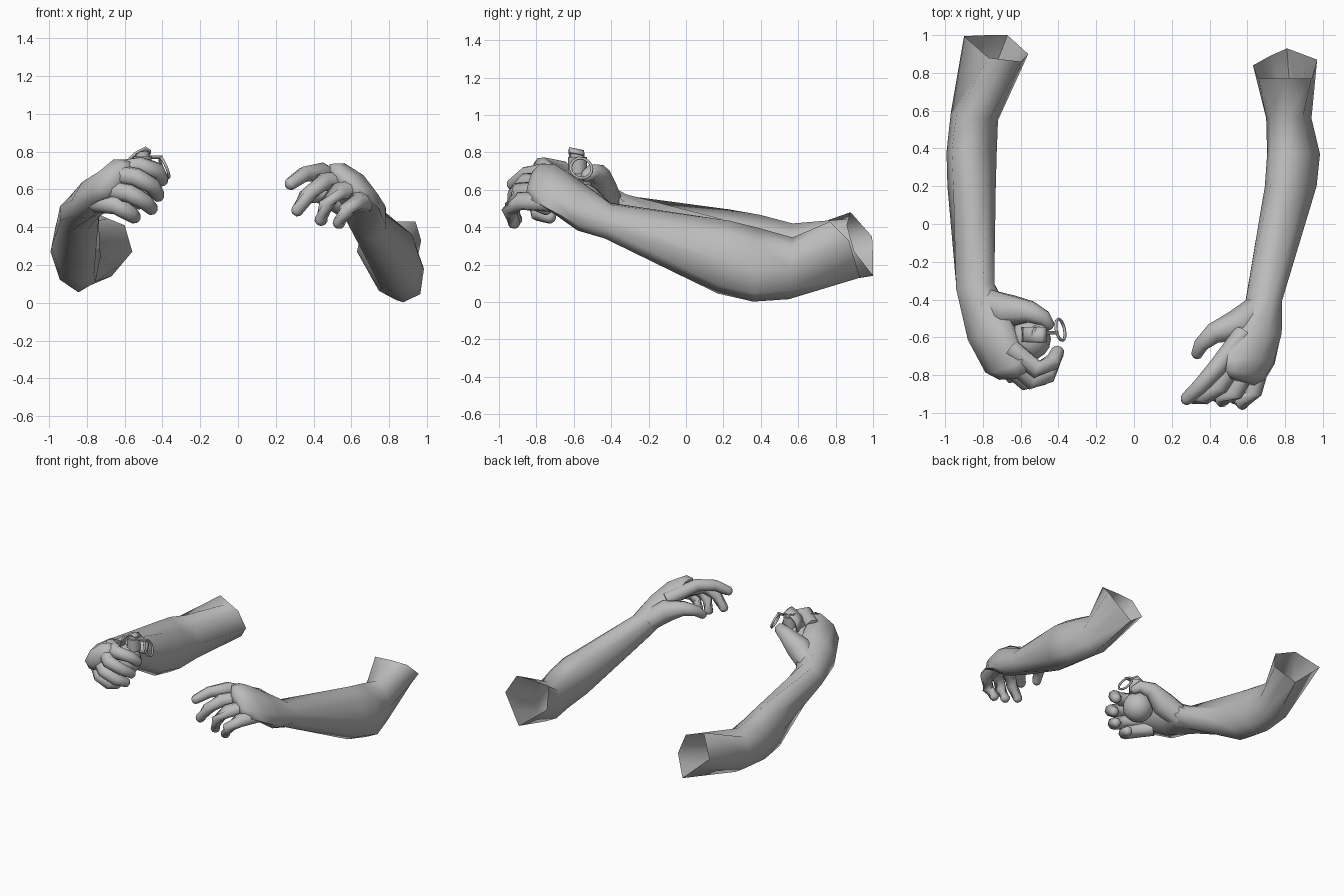
import bpy, bmesh, math
from mathutils import Vector

if "Cube" in bpy.data.objects:
    bpy.data.objects.remove(bpy.data.objects["Cube"])

skin = bpy.data.materials.new("plain_grey")
skin.diffuse_color = (0.5, 0.5, 0.5, 1)
skin.use_nodes = True
skin.node_tree.nodes["Principled BSDF"].inputs["Base Color"].default_value = skin.diffuse_color


def finish(ob, angle=70):
    ob.data.materials.clear()
    ob.data.materials.append(skin)
    bpy.ops.object.select_all(action='DESELECT')
    ob.select_set(True)
    bpy.context.view_layer.objects.active = ob
    bpy.ops.object.shade_smooth_by_angle(angle=math.radians(angle))
    return ob


def loft(name, rings, n=8, cap_start=False):
    """Skin rings, each (centre, half axis u, half axis v) or n explicit points; the last ring is closed."""
    bm = bmesh.new()
    loops = []
    for ring in rings:
        if len(ring) == 3:
            c, u, v = (Vector(q) for q in ring)
            ring = [c + u * math.cos(a) + v * math.sin(a) for a in (math.tau * i / n for i in range(n))]
        loops.append([bm.verts.new(q) for q in ring])
    for a, b in zip(loops, loops[1:]):
        for i in range(n):
            j = (i + 1) % n
            bm.faces.new((a[i], a[j], b[j], b[i]))
    bm.faces.new(loops[-1])
    if cap_start:
        bm.faces.new(loops[0])
    bmesh.ops.recalc_face_normals(bm, faces=bm.faces)
    me = bpy.data.meshes.new(name)
    bm.to_mesh(me)
    bm.free()
    ob = bpy.data.objects.new(name, me)
    bpy.context.collection.objects.link(ob)
    return finish(ob)


def finger(name, path, radii):
    """Tapered bent tube with a rounded tip."""
    p = [Vector(q) for q in path]
    rings = []
    last = len(p) - 1
    for i, (q, r) in enumerate(zip(p, radii)):
        d = (p[min(i + 1, last)] - p[max(i - 1, 0)]).normalized()
        u = d.cross(Vector((0.3, 0.2, 1))).normalized()
        v = d.cross(u)
        rings.append((q, u * r, v * r))
    for ahead, k in ((0.5, 0.85), (0.85, 0.45)):
        rings.append((p[-1] + d * r * ahead, u * r * k, v * r * k))
    return loft(name, rings, 8, True)


# Open-ended arms, five-cornered at the cut, running into the palms
loft("right_arm", [
    [(.97, .87, .33), (.94, .77, .43), (.80, .77, .43), (.66, .77, .42),
     (.63, .84, .27), (.72, .89, .20), (.81, .93, .13), (.89, .90, .23)],
    ((.82, .56, .18), (.12, 0, 0), (-.015, .01, .165)),
    ((.845, .37, .20), (.14, 0, -.02), (-.03, .01, .198)),
    ((.83, .20, .24), (.137, 0, -.02), (-.01, .03, .195)),
    ((.685, -.42, .435), (.095, 0, -.05), (.045, .02, .085)),
    ((.655, -.58, .52), (.125, 0, -.105), (.055, 0, .09)),
    ((.62, -.72, .615), (.125, -.02, -.115), (.045, 0, .06)),
    ((.59, -.80, .64), (.105, -.025, -.095), (.036, 0, .044)),
    ((.575, -.835, .64), (.065, -.02, -.06), (.022, 0, .024))])
loft("left_arm", [
    [(-.56, .90, .27), (-.60, .86, .41), (-.685, .87, .445), (-.77, .88, .48),
     (-.90, .995, .35), (-.785, 1, .245), (-.67, 1, .14), (-.615, .95, .205)],
    ((-.845, .57, .245), (.125, -.02, -.01), (-.01, 0, .175)),
    ((-.86, .38, .26), (.133, 0, -.01), (-.015, .02, .205)),
    ((-.86, .20, .295), (.128, 0, .0), (-.01, .03, .20)),
    ((-.84, -.33, .48), (.10, .015, .045), (-.045, 0, .09)),
    ((-.76, -.56, .57), (.105, .05, .11), (-.065, -.025, .07)),
    ((-.68, -.74, .645), (.09, .02, .115), (-.062, -.045, .045)),
    ((-.635, -.79, .65), (.07, .02, .095), (-.042, -.03, .032)),
    ((-.61, -.80, .65), (.04, .01, .055), (-.02, -.02, .015))])

# Relaxed right hand
R = (.054, .049, .042, .035)
finger("right_index", [(.58, -.58, .61), (.44, -.76, .695), (.35, -.86, .68), (.28, -.925, .63)], R)
finger("right_middle", [(.58, -.66, .64), (.45, -.86, .64), (.375, -.915, .575), (.315, -.92, .49)], R)
finger("right_ring_finger", [(.64, -.68, .60), (.53, -.895, .59), (.465, -.93, .515), (.44, -.91, .44)], R)
finger("right_little_finger", [(.69, -.67, .53), (.63, -.89, .54), (.57, -.945, .485), (.535, -.92, .425)], R)
finger("right_thumb", [(.65, -.46, .47), (.545, -.54, .55), (.42, -.58, .585), (.355, -.64, .56), (.335, -.685, .52)],
       (.08, .085, .055, .04, .032))

# Gripping left hand
L = (.054, .05, .045, .037)
finger("left_index", [(-.65, -.66, .70), (-.515, -.77, .725), (-.43, -.73, .70), (-.405, -.68, .65)], L)
finger("left_middle", [(-.66, -.72, .68), (-.54, -.83, .665), (-.455, -.80, .62), (-.425, -.73, .57)], L)
finger("left_ring_finger", [(-.69, -.73, .60), (-.575, -.835, .58), (-.495, -.815, .535), (-.46, -.75, .50)], L)
finger("left_little_finger", [(-.75, -.68, .53), (-.64, -.80, .515), (-.575, -.79, .475), (-.55, -.73, .455)], L)
finger("left_thumb", [(-.79, -.42, .52), (-.66, -.465, .605), (-.55, -.465, .68), (-.475, -.50, .695), (-.455, -.53, .675)],
       (.085, .095, .06, .044, .034))

# Held round canister with its neck and cap
bpy.ops.mesh.primitive_uv_sphere_add(segments=16, ring_count=10, radius=.11, location=(-.55, -.61, .60))
ob = bpy.context.object
ob.name = "canister_body"
finish(ob)
for name, r, h, z in (("canister_neck", .05, .09, .73), ("canister_cap", .038, .03, .785)):
    bpy.ops.mesh.primitive_cylinder_add(vertices=10, radius=r, depth=h, location=(-.505, -.58, z))
    ob = bpy.context.object
    ob.name = name
    finish(ob, 40)

# Safety lever: bent strip over the cap and down the side
bm = bmesh.new()
rows = [[bm.verts.new((x, y, z + (-.008 if y > -.6 else .008))) for y in (-.625, -.545)]
        for x, z in ((-.46, .80), (-.49, .82), (-.54, .795), (-.58, .76), (-.595, .69))]
for a, b in zip(rows, rows[1:]):
    bm.faces.new((a[0], a[1], b[1], b[0]))
me = bpy.data.meshes.new("safety_lever")
bm.to_mesh(me)
bm.free()
ob = bpy.data.objects.new("safety_lever", me)
bpy.context.collection.objects.link(ob)
ob.modifiers.new("thickness", 'SOLIDIFY').thickness = .012
finish(ob, 30)

# Pull ring and the pin that holds it
bpy.ops.mesh.primitive_torus_add(major_segments=16, minor_segments=6, major_radius=.058, minor_radius=.008,
                                 location=(-.39, -.56, .715), rotation=(0, math.radians(68), math.radians(12)))
ob = bpy.context.object
ob.name = "pull_ring"
finish(ob)
bpy.ops.mesh.primitive_cylinder_add(vertices=8, radius=.009, depth=.12, location=(-.46, -.575, .77),
                                    rotation=(0, math.radians(90), 0))
ob = bpy.context.object
ob.name = "pull_pin"
finish(ob, 40)
